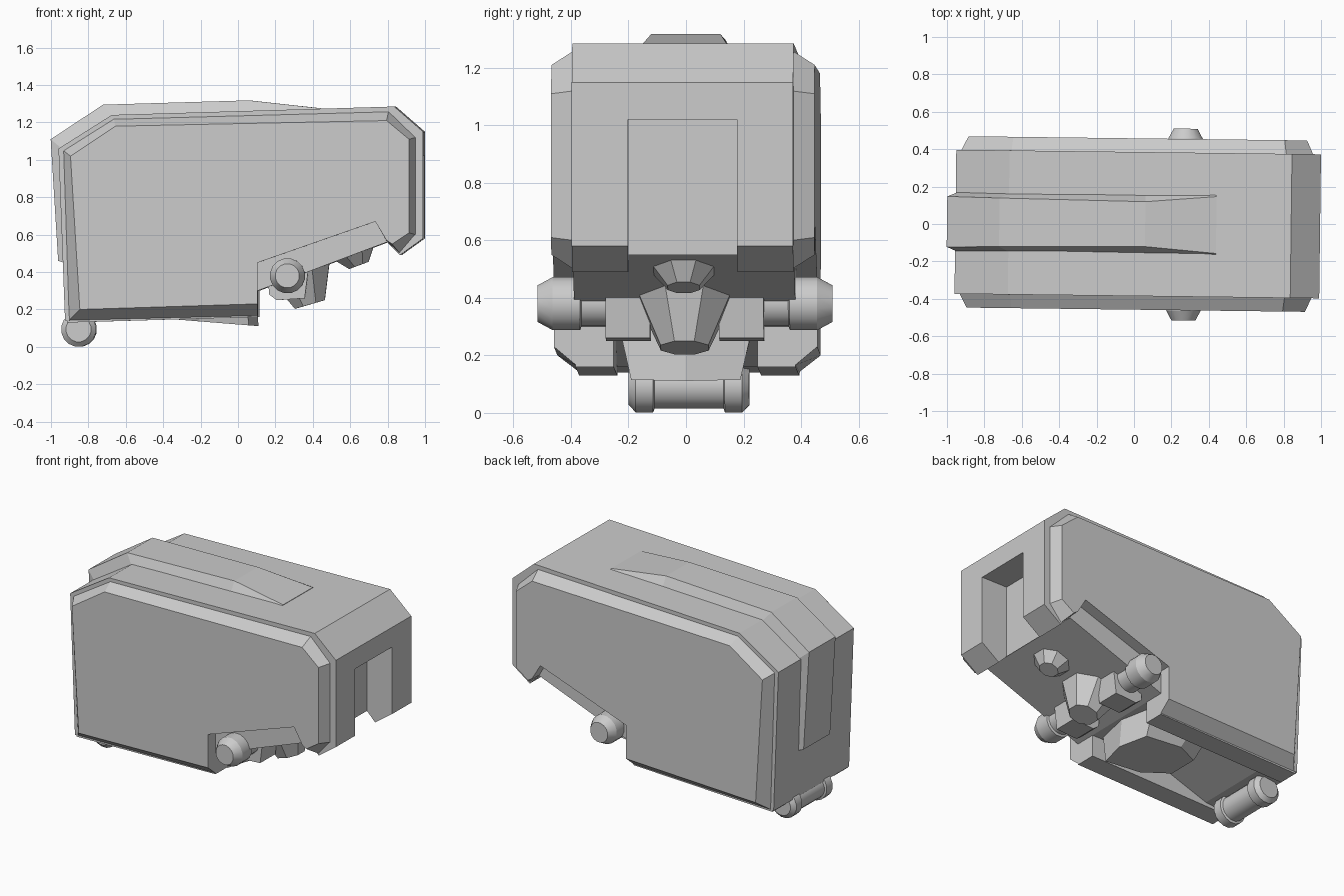
import bpy, bmesh, math
from mathutils import Matrix, Vector

old = bpy.data.objects.get("Cube")
if old:
    bpy.data.objects.remove(old)

grey = bpy.data.materials.new("plain_grey")
grey.use_nodes = True
tone = (0.6, 0.6, 0.6, 1)
grey.diffuse_color = tone
grey.node_tree.nodes["Principled BSDF"].inputs["Base Color"].default_value = tone

SKEW = Matrix.Rotation(-0.0125, 4, "Z")


def loft(name, sections, smooth=False):
    """Join matching rings of points and cap both ends."""
    bm = bmesh.new()
    rings = [[bm.verts.new(SKEW @ Vector(p)) for p in ring] for ring in sections]
    n = len(rings[0])
    for a, b in zip(rings, rings[1:]):
        for i in range(n):
            j = (i + 1) % n
            bm.faces.new((a[i], a[j], b[j], b[i]))
    bm.faces.new(rings[0])
    bm.faces.new(rings[-1])
    bmesh.ops.recalc_face_normals(bm, faces=bm.faces)
    mesh = bpy.data.meshes.new(name)
    bm.to_mesh(mesh)
    bm.free()
    mesh.materials.append(grey)
    ob = bpy.data.objects.new(name, mesh)
    bpy.context.collection.objects.link(ob)
    bpy.ops.object.select_all(action="DESELECT")
    ob.select_set(True)
    bpy.context.view_layer.objects.active = ob
    if smooth:
        bpy.ops.object.shade_smooth_by_angle(angle=math.radians(28))
    return ob


def at_y(profile, y):
    return [(x, y, z) for x, z in profile]


def box(name, x0, x1, y0, y1, z0, z1):
    prof = [(x0, z0), (x1, z0), (x1, z1), (x0, z1)]
    return loft(name, [at_y(prof, y0), at_y(prof, y1)])


def lathe(name, center, axis, steps, sides, smooth=False):
    """Rings of (distance along axis, radius)."""
    w = Vector(axis).normalized()
    u = Vector((0, 1, 0)) if abs(w.y) < 0.9 else Vector((1, 0, 0))
    v = w.cross(u)
    rings = []
    for d, r in steps:
        ring = []
        for i in range(sides):
            a = 2 * math.pi * (i + 0.5) / sides
            ring.append(Vector(center) + w * d + (u * math.cos(a) + v * math.sin(a)) * r)
        rings.append(ring)
    return loft(name, rings, smooth)


# Main body with an open doorway in its end wall
hull = [(-0.92, 0.14), (-0.955, 1.06), (-0.67, 1.24), (0.84, 1.285), (0.995, 1.15),
        (0.995, 0.58), (0.87, 0.49), (0.8, 0.56), (0.11, 0.3), (-0.35, 0.3), (-0.75, 0.16)]
body = loft("body", [at_y(hull, -0.385), at_y(hull, 0.385)])
cutter = box("doorway_cutter", 0.81, 1.2, -0.19, 0.19, 0.3, 1.02)
cutter.hide_render = True
mod = body.modifiers.new("doorway", "BOOLEAN")
mod.operation = "DIFFERENCE"
mod.solver = "EXACT"
mod.object = cutter
bpy.context.view_layer.objects.active = body
bpy.ops.object.modifier_apply(modifier=mod.name)
bpy.data.objects.remove(cutter)

# Bevelled side plates and the rails below them
rim = [(-0.9, 0.14), (-0.93, 1.05), (-0.66, 1.22), (0.81, 1.26), (0.955, 1.12), (0.955, 0.6),
       (0.87, 0.5), (0.8, 0.565), (0.74, 0.67), (0.11, 0.45), (0.11, 0.165)]
face = [(-0.84, 0.2), (-0.89, 1.02), (-0.65, 1.18), (0.8, 1.21), (0.92, 1.11), (0.92, 0.61),
        (0.83, 0.55), (0.8, 0.57), (0.74, 0.67), (0.11, 0.45), (0.11, 0.23)]
rail = [(-0.91, 0.13), (0.11, 0.16), (0.11, 0.45), (-0.91, 0.45)]
for side, label in ((1, "left"), (-1, "right")):
    loft(label + "_side_plate", [at_y(rim, side * 0.38), at_y(face, side * 0.458)])
    loft(label + "_rail", [at_y(rail, side * 0.25), at_y(rail, side * 0.383)])
    # Peg with a thicker rounded end, and its bracket
    lathe(label + "_peg", (0.27, 0, 0.38), (0, side, 0),
          [(0.15, 0.08), (0.36, 0.08), (0.365, 0.094), (0.46, 0.094), (0.513, 0.065)], 16, True)
    bracket = [(0.16, 0.42), (0.17, 0.28), (0.21, 0.25), (0.36, 0.26), (0.38, 0.42)]
    loft(label + "_bracket", [at_y(bracket, side * 0.12), at_y(bracket, side * 0.275)])

# Raised ridge running up the back and along the top
low = [(-0.9, 0.44), (-0.94, 1.06), (-0.66, 1.22), (0.06, 1.25), (0.44, 1.272)]
high = [(-0.96, 0.46), (-1.0, 1.11), (-0.72, 1.295), (0.06, 1.318), (0.44, 1.276)]
half_top = [0.135, 0.135, 0.13, 0.12, 0.152]
loft("ridge", [[(a[0], -0.16, a[1]), (b[0], -h, b[1]), (b[0], h, b[1]), (a[0], 0.16, a[1])]
               for a, b, h in zip(low, high, half_top)])

# Keel under the body with a blunt prow
outline = [(-0.37, 0.1), (-0.2, 0.19), (0.06, 0.19), (0.11, 0.0)]
ring = outline + [(x, -y) for x, y in reversed(outline[:-1])]
loft("keel", [[(x, y, 0.12 - 0.08 * x) for x, y in ring],
              [(x - 0.02 if x > 0 else x - 0.1, y * 1.27, 0.34) for x, y in ring]])

# Tapered studs on the sloping underside
lathe("large_stud", (0.325, 0, 0.43), (0.28, 0, -0.96),
      [(-0.06, 0.18), (0.03, 0.175), (0.212, 0.09)], 8)
lathe("small_stud", (0.615, 0, 0.52), (0.35, 0, -0.94),
      [(-0.03, 0.12), (0.02, 0.12), (0.09, 0.06)], 8)

# Cross bar at the rear foot
half = [(0.21, 0.068), (0.185, 0.094), (0.125, 0.094), (0.12, 0.08)]
steps = [(-d, r) for d, r in half] + list(reversed(half))
lathe("rear_bar", (-0.85, 0, 0.094), (0, 1, 0), steps, 16, True)
